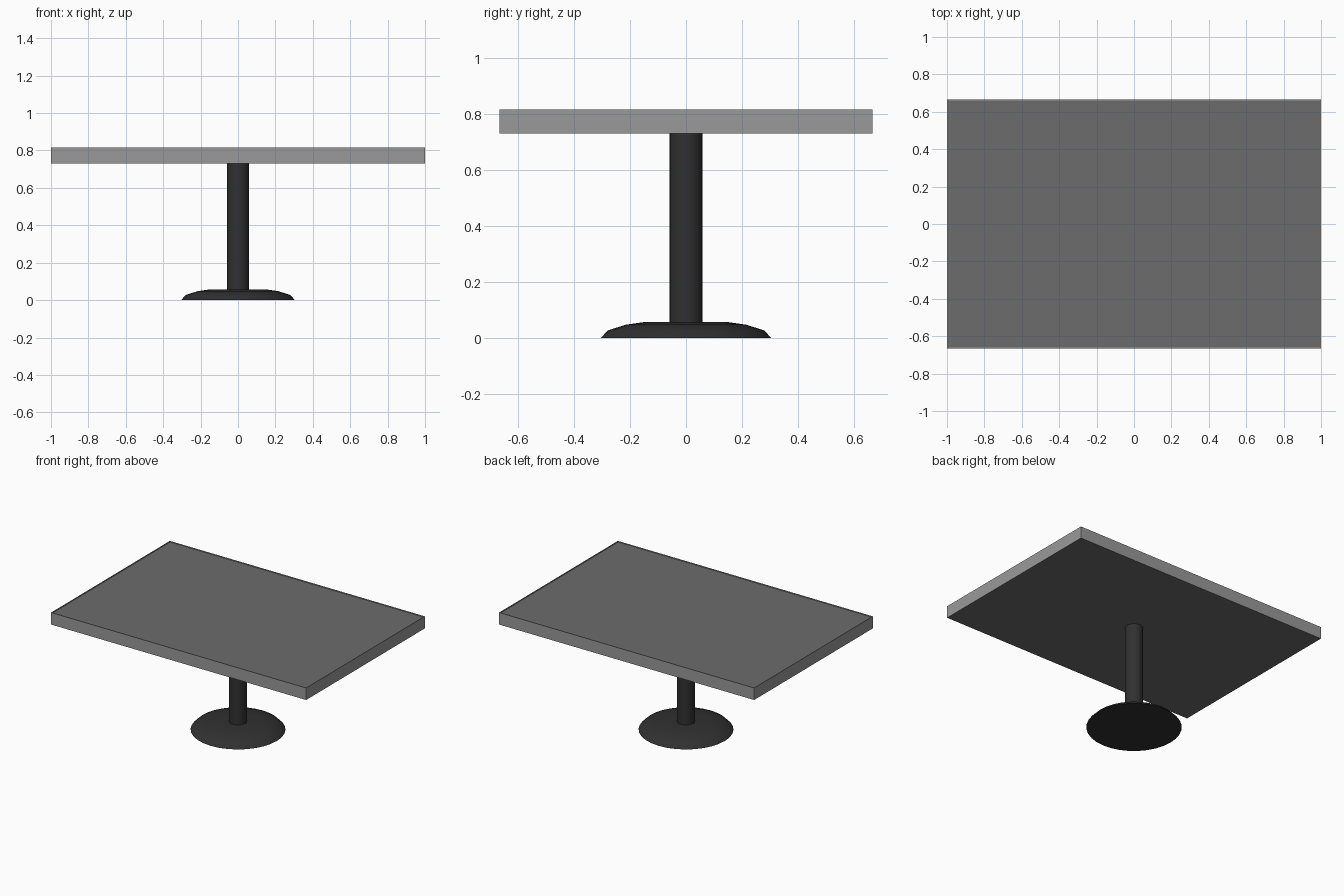
import bpy, bmesh, math

if "Cube" in bpy.data.objects:
    bpy.data.objects.remove(bpy.data.objects["Cube"])


def material(name, value):
    m = bpy.data.materials.new(name)
    m.diffuse_color = (value, value, value, 1)
    m.use_nodes = True
    m.node_tree.nodes["Principled BSDF"].inputs["Base Color"].default_value = m.diffuse_color
    return m


def add_object(name, bm, *mats):
    bmesh.ops.recalc_face_normals(bm, faces=bm.faces)
    mesh = bpy.data.meshes.new(name)
    bm.to_mesh(mesh)
    bm.free()
    obj = bpy.data.objects.new(name, mesh)
    bpy.context.collection.objects.link(obj)
    for m in mats:
        mesh.materials.append(m)
    return obj


def lathe(name, profile, mat, segments=32):
    bm = bmesh.new()
    verts = [bm.verts.new((r, 0, z)) for r, z in profile]
    edges = [bm.edges.new(pair) for pair in zip(verts, verts[1:])]
    bmesh.ops.spin(bm, geom=verts + edges, cent=(0, 0, 0), axis=(0, 0, 1),
                   angle=math.tau, steps=segments)
    bmesh.ops.remove_doubles(bm, verts=bm.verts, dist=1e-5)
    obj = add_object(name, bm, mat)
    bpy.ops.object.select_all(action='DESELECT')
    obj.select_set(True)
    bpy.context.view_layer.objects.active = obj
    bpy.ops.object.shade_smooth_by_angle(angle=math.radians(35))
    return obj


dark = material("dark_metal", 0.03)
panel = material("dark_surface", 0.15)
trim = material("light_edge", 0.32)

# Tabletop: slab with light sides and a thin lip around a slightly sunken surface
bottom, top = 0.73, 0.815
bm = bmesh.new()
bmesh.ops.create_cube(bm, size=1)
for v in bm.verts:
    v.co = (v.co.x * 2, v.co.y * 1.33, top if v.co.z > 0 else bottom)
bm.normal_update()
for f in bm.faces:
    f.material_index = 0 if abs(f.normal.z) > 0.5 else 1
surface = next(f for f in bm.faces if f.normal.z > 0.5)
lip = bmesh.ops.inset_region(bm, faces=[surface], thickness=0.006)["faces"]
wall = bmesh.ops.inset_region(bm, faces=[surface], thickness=0.0005, depth=-0.006)["faces"]
for f in lip + wall:
    f.material_index = 1
add_object("tabletop", bm, panel, trim)

# Pedestal column
lathe("column", [(0, 0.05), (0.058, 0.05), (0.058, bottom), (0, bottom)], dark)

# Domed round foot
lathe("base", [(0, 0), (0.305, 0), (0.278, 0.028), (0.215, 0.048),
               (0.145, 0.058), (0, 0.058)], dark)
